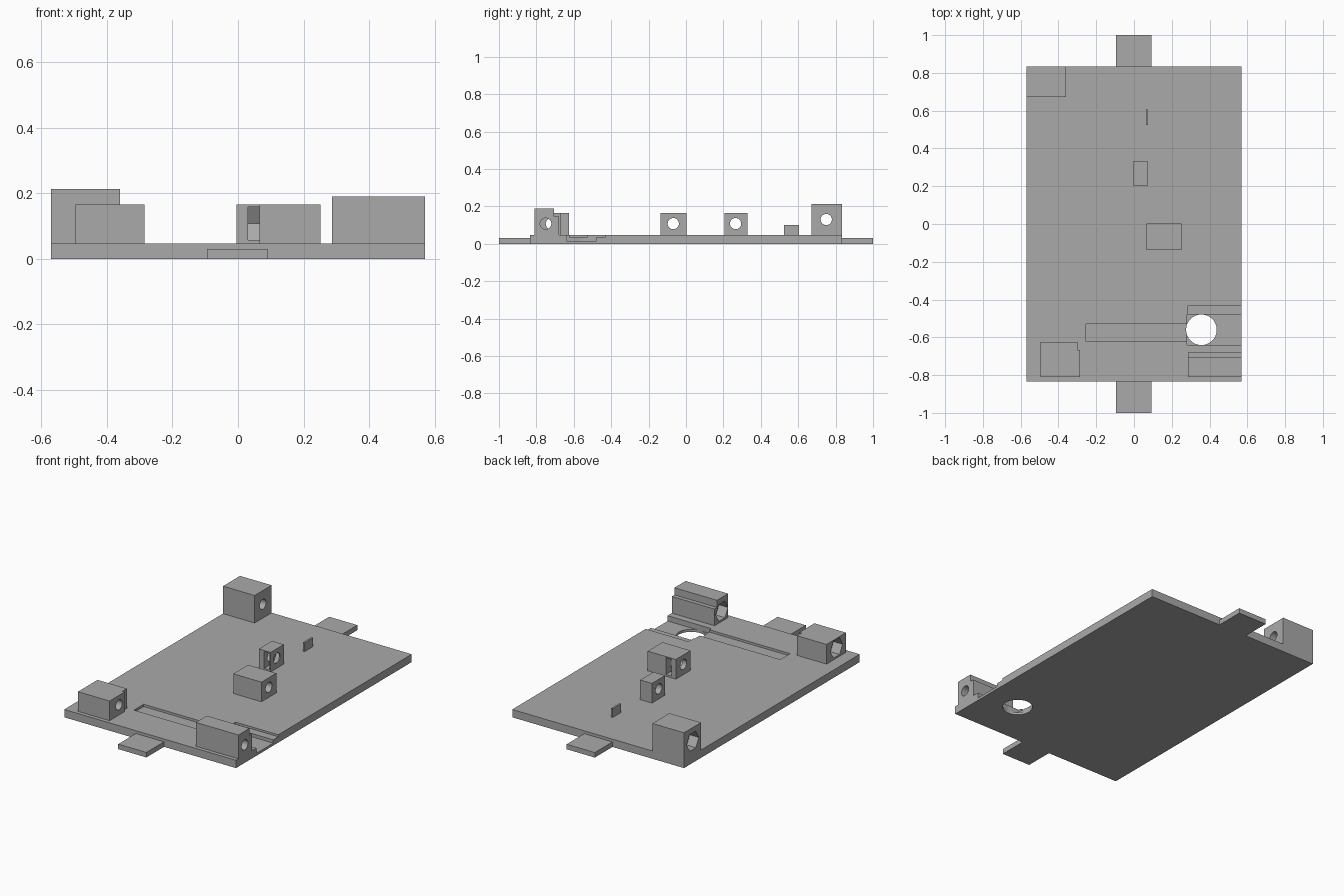
import bpy, math
from mathutils import Matrix, Vector

if "Cube" in bpy.data.objects:
    bpy.data.objects.remove(bpy.data.objects["Cube"])

grey = bpy.data.materials.new("plain grey")
grey.diffuse_color = (0.4, 0.4, 0.4, 1)
grey.use_nodes = True
grey.node_tree.nodes["Principled BSDF"].inputs["Base Color"].default_value = grey.diffuse_color
TOP = 0.047          # upper face of the base plate
BORE = 0.03          # screw hole radius
NUT = 0.058          # nut pocket corner radius


def box(name, x, y, z):
    bpy.ops.mesh.primitive_cube_add(size=1)
    ob = bpy.context.object
    ob.name = name
    ob.data.transform(Matrix.Translation((sum(x) / 2, sum(y) / 2, sum(z) / 2))
                      @ Matrix.Diagonal((x[1] - x[0], y[1] - y[0], z[1] - z[0], 1)))
    ob.data.materials.append(grey)
    return ob


def prism(name, sides, radius, length, centre, axis):
    """Prism along x or z; along x the hexagon corners point to +-y."""
    bpy.ops.mesh.primitive_cylinder_add(vertices=sides, radius=radius, depth=length)
    ob = bpy.context.object
    ob.name = name
    turn = Matrix.Identity(4)
    if axis == 'x':
        turn = Matrix.Rotation(math.pi / 2, 4, 'Y')
    ob.data.transform(Matrix.Translation(Vector(centre)) @ turn)
    ob.data.materials.append(grey)
    return ob


def combine(ob, other, operation='DIFFERENCE'):
    mod = ob.modifiers.new("combine", 'BOOLEAN')
    mod.operation = operation
    mod.solver = 'EXACT'
    mod.object = other
    bpy.context.view_layer.objects.active = ob
    bpy.ops.object.modifier_apply(modifier=mod.name)
    bpy.data.objects.remove(other)


def smooth(ob):
    bpy.ops.object.select_all(action='DESELECT')
    ob.select_set(True)
    bpy.context.view_layer.objects.active = ob
    bpy.ops.object.shade_smooth_by_angle(angle=math.radians(25))


def bore(ob, y, z):
    combine(ob, prism("bore", 32, BORE, 3, (0, y, z), 'x'))


def nut_pocket(ob, x_face, y, z, depth=0.06):
    combine(ob, prism("pocket", 6, NUT, depth * 2, (x_face, y, z), 'x'))


def nut_slot(ob, x, y, z, side):
    """Hexagonal trap that opens towards side (-1 front, +1 back)."""
    combine(ob, prism("trap", 6, NUT, x[1] - x[0], (sum(x) / 2, y, z), 'x'))
    h = NUT * math.sqrt(3) / 2
    combine(ob, box("trap_mouth", x, sorted((y, y + side * 0.2)), (z - h, z + h)))


# Base plate with stepped side recess, long channel and round opening
plate = box("base_plate", (-0.57, 0.57), (-0.833, 0.833), (0, TOP))
combine(plate, box("recess", (0.28, 0.7), (-0.64, -0.48), (0.015, 0.2)))
combine(plate, box("step", (0.287, 0.7), (-0.50, -0.432), (0.035, 0.2)))
combine(plate, box("channel", (-0.255, 0.30), (-0.622, -0.53), (0.033, 0.2)))
combine(plate, prism("opening", 48, 0.081, 1, (0.357, -0.56, 0), 'z'))
smooth(plate)

# End tabs
for name, y in (("front_tab", (-1, -0.833)), ("back_tab", (0.833, 1))):
    box(name, (-0.095, 0.092), y, (0, 0.03))

# Tall corner block
corner = box("corner_block", (-0.57, -0.36), (0.672, 0.833), (TOP, 0.212))
bore(corner, 0.75, 0.13)
nut_pocket(corner, -0.57, 0.75, 0.13)
smooth(corner)

# Front left block with a notched corner
left = box("front_left_block", (-0.495, -0.285), (-0.81, -0.625), (TOP, 0.165))
combine(left, box("notch", (-0.30, -0.2), (-0.668, -0.5), (0, 0.3)))
bore(left, -0.72, 0.108)
nut_pocket(left, -0.495, -0.72, 0.108)
smooth(left)

# Front right block with a lower ledge along its back
right = box("front_right_block", (0.287, 0.57), (-0.81, -0.68), (TOP, 0.19))
combine(right, box("ledge", (0.2, 0.7), (-0.705, -0.6), (0.147, 0.3)))
bore(right, -0.75, 0.108)
nut_pocket(right, 0.287, -0.75, 0.108)
smooth(right)

# Central blocks with nut slots
centre = box("centre_block", (0.065, 0.252), (-0.137, 0.003), (TOP, 0.165))
bore(centre, -0.068, 0.108)
nut_slot(centre, (0.093, 0.13), -0.068, 0.108, 1)
smooth(centre)

small = box("small_block", (-0.005, 0.073), (0.205, 0.33), (TOP, 0.165))
bore(small, 0.265, 0.108)
nut_slot(small, (0.03, 0.065), 0.265, 0.108, -1)
smooth(small)

# Thin upright fin
box("fin", (0.063, 0.074), (0.525, 0.605), (TOP, 0.1))
